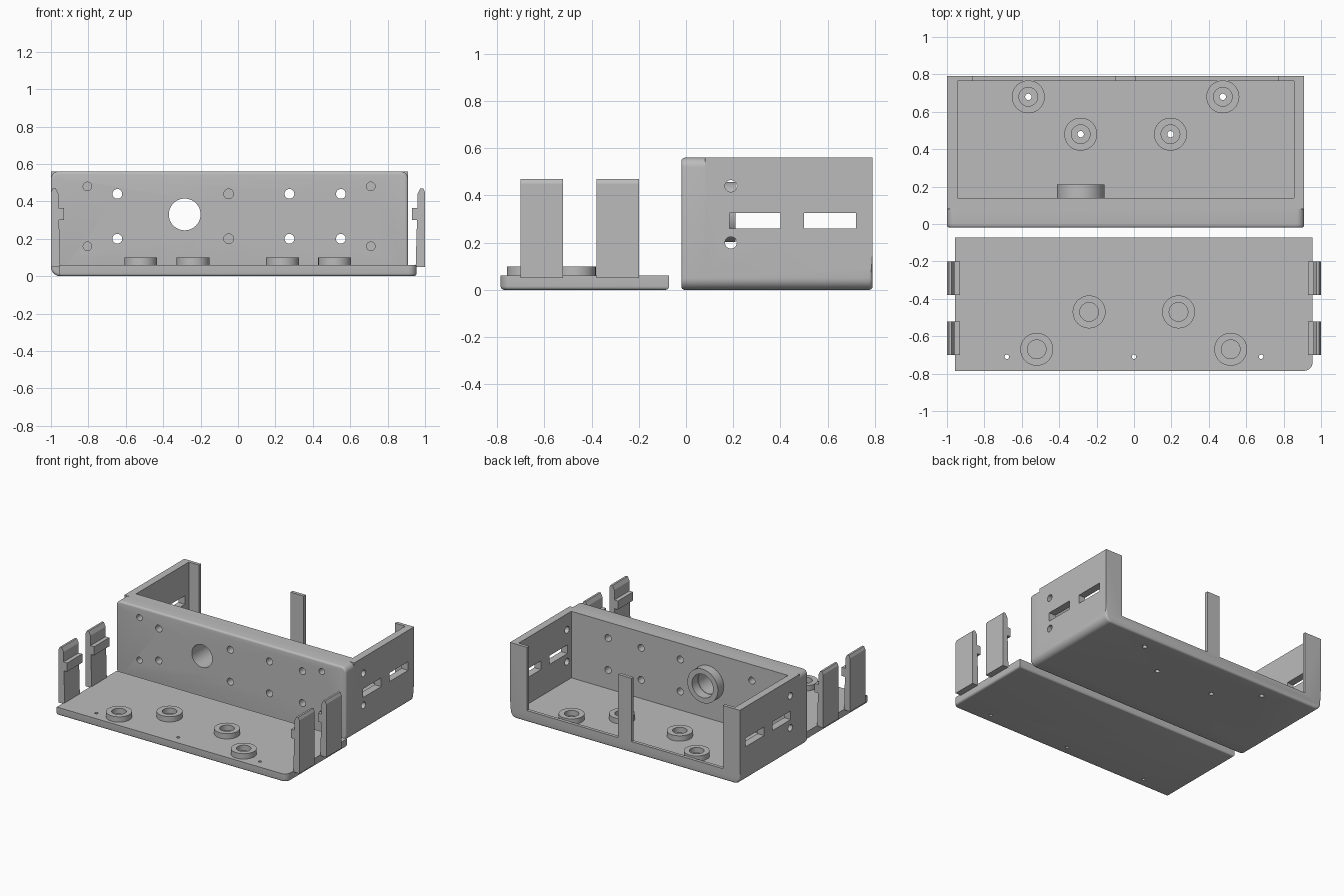
import bpy, bmesh, math
from mathutils import Vector

if "Cube" in bpy.data.objects:
    bpy.data.objects.remove(bpy.data.objects["Cube"])

grey = bpy.data.materials.new("plain_grey")
grey.use_nodes = True
grey.diffuse_color = (0.5, 0.5, 0.5, 1)
grey.node_tree.nodes["Principled BSDF"].inputs["Base Color"].default_value = (0.5, 0.5, 0.5, 1)

PLACE = {"x": lambda a, b, t: Vector((t, a, b)),
         "y": lambda a, b, t: Vector((a, t, b)),
         "z": lambda a, b, t: Vector((a, b, t))}


def rounded(a0, b0, a1, b1, radii=(0, 0, 0, 0)):
    """Rectangle outline; radii run from the low corner anticlockwise."""
    pts = []
    corners = [(a0, b0, 1, 1), (a1, b0, -1, 1), (a1, b1, -1, -1), (a0, b1, 1, -1)]
    for i, ((a, b, sa, sb), r) in enumerate(zip(corners, radii)):
        if r == 0:
            pts.append((a, b))
            continue
        for k in range(9):
            ang = math.pi * (1 + i / 2 + k / 16)
            pts.append((a + sa * r + r * math.cos(ang), b + sb * r + r * math.sin(ang)))
    return pts


def circle(a, b, r, n=40):
    return [(a + r * math.cos(2 * math.pi * i / n), b + r * math.sin(2 * math.pi * i / n))
            for i in range(n)]


def prisms(name, shapes):
    """One object made of extruded outlines: (outline, axis, start, end)."""
    bm = bmesh.new()
    for outline, axis, t0, t1 in shapes:
        place = PLACE[axis]
        low = [bm.verts.new(place(a, b, t0)) for a, b in outline]
        high = [bm.verts.new(place(a, b, t1)) for a, b in outline]
        bm.faces.new(low)
        bm.faces.new(high)
        for i in range(len(low)):
            j = (i + 1) % len(low)
            bm.faces.new((low[i], low[j], high[j], high[i]))
    bmesh.ops.recalc_face_normals(bm, faces=bm.faces)
    mesh = bpy.data.meshes.new(name)
    bm.to_mesh(mesh)
    bm.free()
    ob = bpy.data.objects.new(name, mesh)
    mesh.materials.append(grey)
    bpy.context.collection.objects.link(ob)
    return ob


def bevel(ob, width, rule, segments=4):
    bm = bmesh.new()
    bm.from_mesh(ob.data)
    edges = [e for e in bm.edges if all(rule(v.co) for v in e.verts)]
    bmesh.ops.bevel(bm, geom=edges, offset=width, segments=segments, profile=0.5,
                    affect="EDGES", clamp_overlap=True)
    bm.to_mesh(ob.data)
    bm.free()


def select(ob):
    bpy.ops.object.select_all(action="DESELECT")
    ob.select_set(True)
    bpy.context.view_layer.objects.active = ob


def cut(ob, shapes):
    cutter = prisms("cutter", shapes)
    cutter.hide_render = True
    mod = ob.modifiers.new("cut", "BOOLEAN")
    mod.operation, mod.solver, mod.object = "DIFFERENCE", "EXACT", cutter
    select(ob)
    bpy.ops.object.modifier_apply(modifier=mod.name)
    bpy.data.objects.remove(cutter)


def smooth(ob):
    select(ob)
    bpy.ops.object.shade_smooth_by_angle(angle=math.radians(30))


X0, X1, TOP = -1.0, 0.91, 0.56      # case extents
FLOOR, SILL, STEP = 0.06, 0.085, 0.08

# Front panel: rounded plate with a softened rim
front = prisms("front_panel", [(rounded(X0, 0, X1, TOP, (0.05, 0.05, 0.04, 0.04)), "y", -0.02, STEP)])
bevel(front, 0.015, lambda p: p.y < -0.019)

# Case body: tray with side walls, corner returns and centre post
body = prisms("case_body", [(rounded(X0, 0, X1, TOP, (0.05, 0.05, 0, 0)), "y", STEP, 0.79)])
bevel(body, 0.015, lambda p: p.y > 0.78 and p.z < 0.051)
cut(body, [(rounded(-0.945, 0.14, 0.855, 0.765), "z", FLOOR, 0.7)])
cut(body, [(rounded(a, SILL, b, 0.7), "y", 0.7, 0.9) for a, b in ((-0.86, -0.1), (0.01, 0.77))])

# Side slots and screw holes, straight through both walls
cut(body, [(rounded(a, 0.26, b, 0.325), "x", -1.2, 1.2) for a, b in ((0.185, 0.4), (0.5, 0.72))]
    + [(circle(0.19, z, 0.025), "x", -1.2, 1.2) for z in (0.2, 0.44)])

# Front openings go through both panel and body wall
openings = [(circle(x, z, 0.026), "y", -0.1, 0.16) for x in (-0.645, -0.05, 0.275, 0.55)
            for z in (0.2, 0.44)]
openings.append((circle(-0.285, 0.33, 0.085), "y", -0.1, 0.16))
cut(front, openings)
cut(body, openings)
cut(front, [(circle(x, z, 0.023), "y", -0.1, 0.06) for x in (-0.805, 0.71) for z in (0.16, 0.48)])

# Floor screw holes and their bosses
case_spots = [(-0.565, 0.68), (-0.285, 0.48), (0.195, 0.48), (0.475, 0.68)]
cut(body, [(circle(x, y, 0.017, 24), "z", -0.1, 0.2) for x, y in case_spots])


def ring(name, a, b, outer, inner, axis, t0, t1):
    ob = prisms(name, [(circle(a, b, outer), axis, t0, t1)])
    cut(ob, [(circle(a, b, inner), axis, t0 - 0.1, t1 + 0.1)])
    smooth(ob)


for x, y in case_spots:
    ring("case_boss", x, y, 0.088, 0.05, "z", FLOOR, FLOOR + 0.04)
ring("front_hole_collar", -0.285, 0.33, 0.127, 0.088, "y", 0.14, 0.21)

# Lid lying in front of the case
lid = prisms("lid", [(rounded(-0.957, -0.785, 0.955, -0.072, (0, 0.045, 0, 0)), "z", 0, FLOOR)])
bevel(lid, 0.015, lambda p: p.z < 0.001)
cut(lid, [(circle(x, -0.71, 0.012, 20), "z", -0.1, 0.2) for x in (-0.68, 0, 0.68)])
for x, y in [(-0.52, -0.67), (-0.24, -0.47), (0.238, -0.47), (0.517, -0.67)]:
    ring("lid_boss", x, y, 0.088, 0.05, "z", FLOOR, FLOOR + 0.04)

# Snap clips with an inward tooth, two at each end of the lid
half = [(0.95, 0.05), (1, 0.05), (1, 0.45), (0.99, 0.47), (0.975, 0.47), (0.96, 0.44),
        (0.96, 0.365), (0.93, 0.365), (0.93, 0.3), (0.957, 0.3)]
for side, label in ((1, "left"), (-1, "right")):
    for y0, y1 in ((-0.7, -0.52), (-0.38, -0.2)):
        prisms(label + "_clip", [([(side * x, z) for x, z in half], "y", y0, y1)])

for ob in (front, body, lid):
    smooth(ob)
